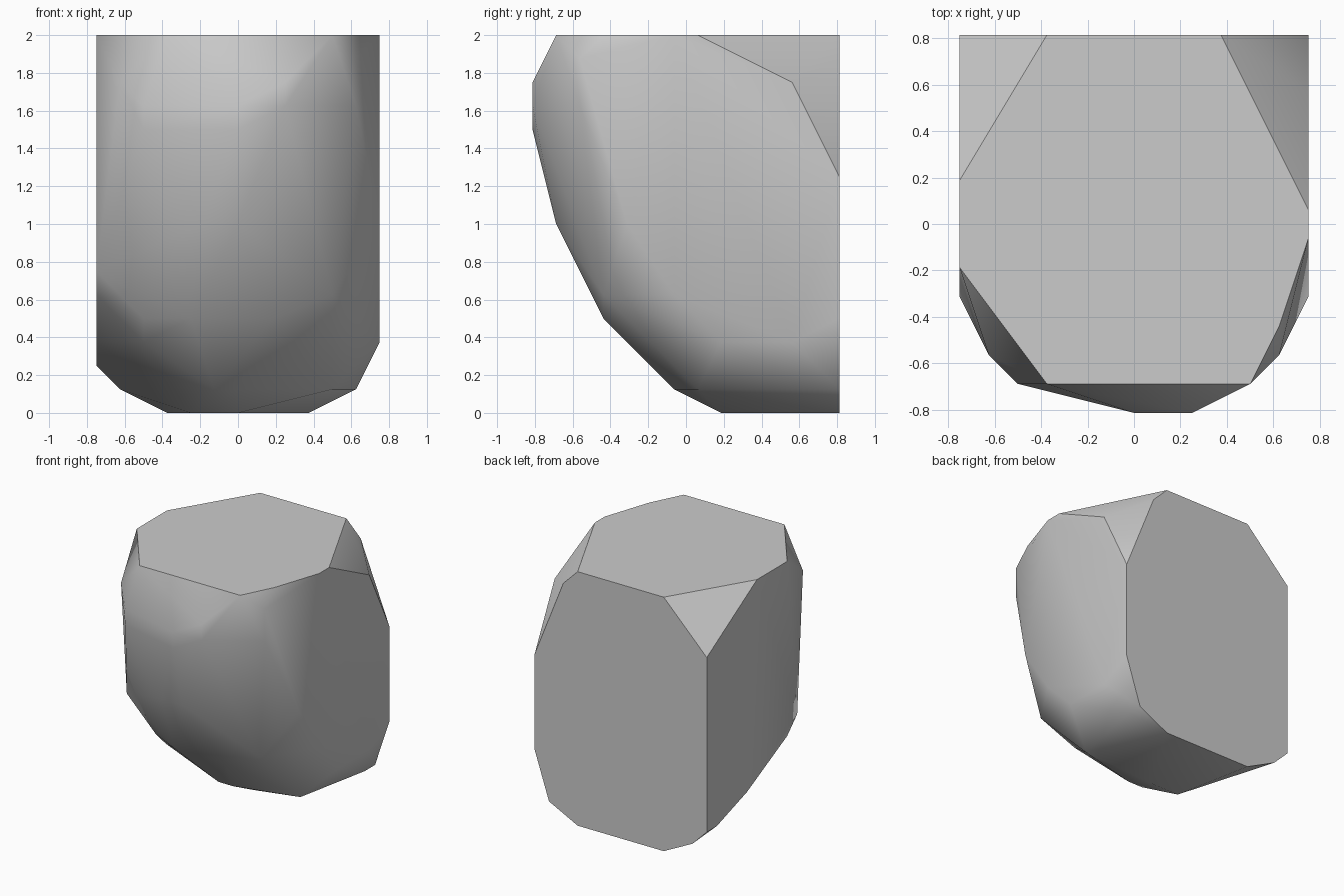
import bpy
import bmesh
import math

# Remove the default cube
default_cube = bpy.data.objects.get("Cube")
if default_cube:
    bpy.data.objects.remove(default_cube, do_unlink=True)

# All coordinates are laid out on a grid of sixteenths
GRID = 1 / 16
HALF_WIDTH, HALF_DEPTH, HEIGHT = 12, 13, 32

# Outline of each flat cut side, in its own plane
top_outline = [(8, -11), (-6, -11), (10, -7)]
bottom_outline = [(-4, 3), (0, 3)]
back_outline = [(-6, 32), (6, 32), (8, 30), (12, 20), (12, 8), (10, 2),
                (6, 0), (-6, 0), (-10, 2), (-12, 4), (-12, 26)]
left_outline = [(1, 32), (-1, 32), (9, 28), (9, 6), (3, 6), (-1, 10), (-5, 16)]
right_outline = [(3, 32), (-3, 32), (-5, 12), (-3, 10), (5, 6), (11, 4)]

# Corners of the rounded front and the sloping underside
front_corners = [(10, -9, 30), (10, -9, 26), (-10, -9, 28),
                 (-8, -11, 26), (-8, -11, 24),
                 (0, -13, 26), (0, -13, 24), (4, -13, 28), (4, -13, 26),
                 (0, -11, 16), (-3, -11, 16)]
underside_corners = [(8, -7, 10), (0, -7, 8), (-4, -7, 8), (3, -7, 8),
                     (-8, -5, 8), (-8, -3, 6), (8, 1, 2),
                     (0, -1, 2), (-2, -1, 2), (10, 11, 2)]


def make_material(name, colour):
    material = bpy.data.materials.new(name)
    material.use_nodes = True
    material.diffuse_color = colour
    shader = next(n for n in material.node_tree.nodes if n.type == "BSDF_PRINCIPLED")
    shader.inputs["Base Color"].default_value = colour
    return material


def make_hull(name, corners, material):
    """Wrap the corners in a convex skin and merge its flat areas."""
    bm = bmesh.new()
    for corner in corners:
        bm.verts.new([c * GRID for c in corner])
    bmesh.ops.convex_hull(bm, input=bm.verts[:])
    loose = [v for v in bm.verts if not v.link_faces]
    bmesh.ops.delete(bm, geom=loose, context="VERTS")
    bmesh.ops.dissolve_limit(bm, angle_limit=math.radians(0.5),
                             verts=bm.verts[:], edges=bm.edges[:])
    bmesh.ops.recalc_face_normals(bm, faces=bm.faces[:])
    mesh = bpy.data.meshes.new(name)
    bm.to_mesh(mesh)
    bm.free()
    mesh.materials.append(material)
    obj = bpy.data.objects.new(name, mesh)
    bpy.context.collection.objects.link(obj)
    return obj


# Stone block
corners = front_corners + underside_corners
corners += [(x, y, HEIGHT) for x, y in top_outline]
corners += [(x, y, 0) for x, y in bottom_outline]
corners += [(x, HALF_DEPTH, z) for x, z in back_outline]
corners += [(HALF_WIDTH, y, z) for y, z in left_outline]
corners += [(-HALF_WIDTH, y, z) for y, z in right_outline]

stone_grey = make_material("stone_grey", (0.6, 0.6, 0.6, 1))
block = make_hull("stone_block", corners, stone_grey)

# Soft shading over the rounded front, crisp edges round the flat cuts
bpy.ops.object.select_all(action="DESELECT")
block.select_set(True)
bpy.context.view_layer.objects.active = block
bpy.ops.object.shade_smooth_by_angle(angle=math.radians(40))
